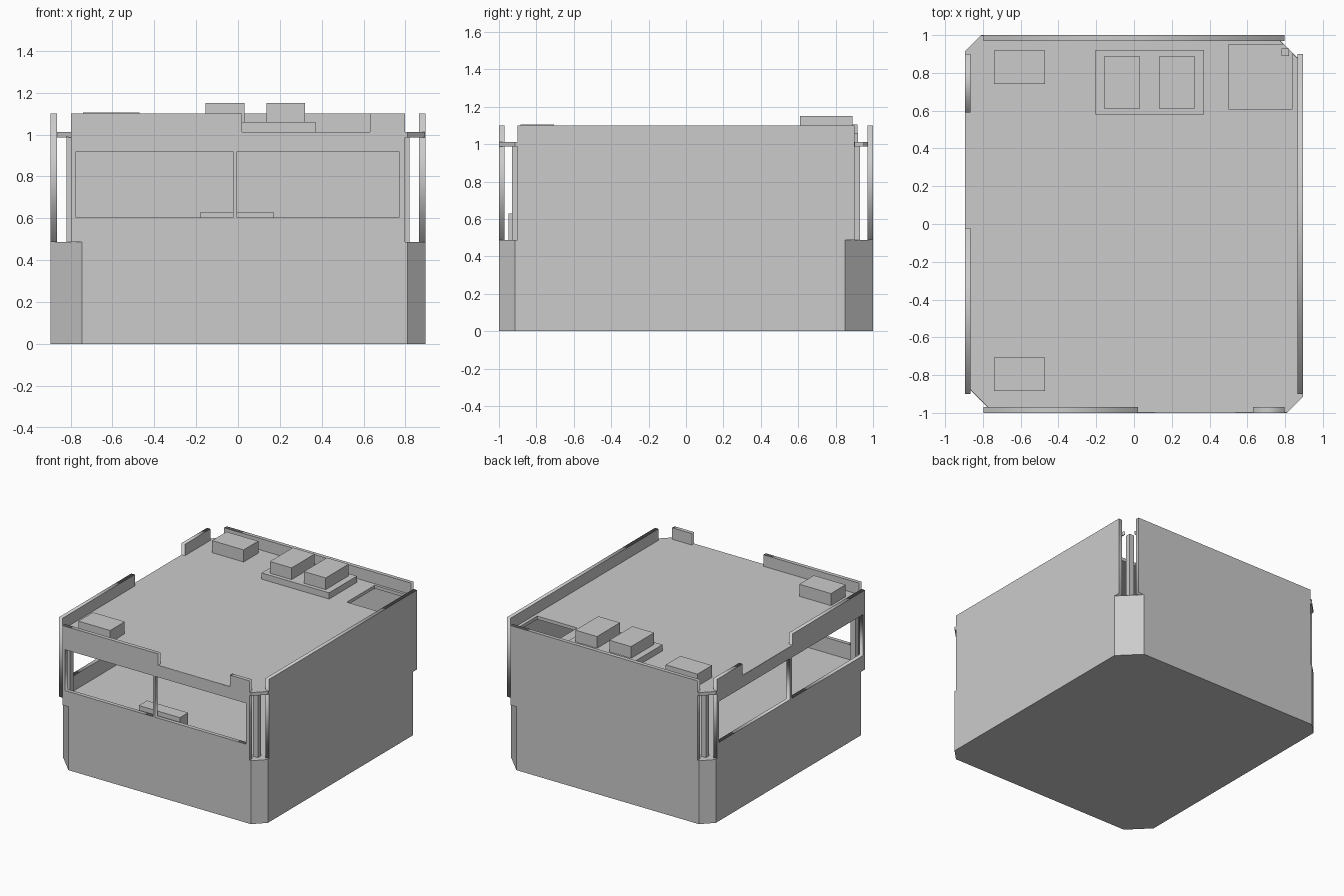
import bpy
import bmesh
from math import radians

if "Cube" in bpy.data.objects:
    bpy.data.objects.remove(bpy.data.objects["Cube"], do_unlink=True)

# Single plain grey
GREY = (0.6, 0.6, 0.6, 1)
mat = bpy.data.materials.new("plain grey")
mat.use_nodes = True
mat.diffuse_color = GREY
for node in mat.node_tree.nodes:
    if node.type == "BSDF_PRINCIPLED":
        node.inputs["Base Color"].default_value = GREY

FLOOR, ROOF, TOP = 0.488, 1.012, 1.1
THICK = 0.03


def prism(name, outline, z0, z1):
    bm = bmesh.new()
    base = bm.faces.new([bm.verts.new((x, y, z0)) for x, y in outline])
    up = bmesh.ops.extrude_face_region(bm, geom=[base])["geom"]
    verts = [v for v in up if isinstance(v, bmesh.types.BMVert)]
    bmesh.ops.translate(bm, verts=verts, vec=(0, 0, z1 - z0))
    bmesh.ops.recalc_face_normals(bm, faces=bm.faces)
    mesh = bpy.data.meshes.new(name)
    bm.to_mesh(mesh)
    bm.free()
    mesh.materials.append(mat)
    obj = bpy.data.objects.new(name, mesh)
    bpy.context.collection.objects.link(obj)
    return obj


def box(name, x0, x1, y0, y1, z0, z1):
    return prism(name, [(x0, y0), (x1, y0), (x1, y1), (x0, y1)], z0, z1)


def footprint(hx, hy, small, large):
    # Rectangle with two small and two large corner cuts
    return [(-hx + large, -hy), (hx - small, -hy), (hx, -hy + small),
            (hx, hy - large), (hx - large, hy), (-hx + small, hy),
            (-hx, hy - small), (-hx, -hy + large)]


def wall(name, half, location, turn, gap=None, windows=()):
    # Upright panel: outline with parapet gap, plus window holes
    outline = [(-half, FLOOR), (half, FLOOR), (half, TOP)]
    if gap:
        a, b = gap
        outline += [(b, TOP), (b, ROOF - 0.002), (a, ROOF - 0.002), (a, TOP)]
    outline.append((-half, TOP))
    loops = [outline]
    for a, b in windows:
        loops.append([(a, 0.605), (b, 0.605), (b, 0.92), (a, 0.92)])
    curve = bpy.data.curves.new(name, "CURVE")
    curve.dimensions = "2D"
    curve.fill_mode = "BOTH"
    curve.extrude = THICK / 2
    for loop in loops:
        spline = curve.splines.new("POLY")
        spline.points.add(len(loop) - 1)
        for point, (u, z) in zip(spline.points, loop):
            point.co = (u, z, 0, 1)
        spline.use_cyclic_u = True
    curve.materials.append(mat)
    obj = bpy.data.objects.new(name, curve)
    obj.location = location
    obj.rotation_euler = (radians(90), 0, radians(turn))
    bpy.context.collection.objects.link(obj)
    bpy.ops.object.select_all(action="DESELECT")
    obj.select_set(True)
    bpy.context.view_layer.objects.active = obj
    bpy.ops.object.convert(target="MESH")


# Lower body with chamfered corners
prism("lower_body", footprint(0.895, 1.0, 0.085, 0.15), 0, FLOOR)

# Upper walls
X, Y = 0.895 - THICK / 2, 1 - THICK / 2
wall("front_wall", 0.797, (0, -Y, 0), 0, (0.02, 0.63),
     [(-0.775, -0.025), (-0.005, 0.77)])
wall("back_wall", 0.797, (0, Y, 0), 0)
wall("left_side_wall", 0.9, (X, 0, 0), 90)
wall("right_side_wall", 0.9, (-X, 0, 0), 90, (-0.02, 0.59),
     [(-0.875, -0.01), (0.01, 0.875)])

# Corner posts
for sx, side in ((-1, "right"), (1, "left")):
    for sy, end in ((-1, "front"), (1, "back")):
        x, y = 0.8 * sx, 0.91 * sy
        box(f"{end}_{side}_post", x - 0.02, x + 0.02, y - 0.02, y + 0.02,
            FLOOR, 0.99)

# Roof slab with open hatch
roof = prism("roof", footprint(0.894, 0.999, 0.085, 0.15), 0.987, ROOF)
cutter = box("hatch_cutter", 0.5, 0.84, 0.61, 0.95, 0.9, TOP)
cutter.hide_render = True
cut = roof.modifiers.new("hatch", "BOOLEAN")
cut.operation = "DIFFERENCE"
cut.solver = "EXACT"
cut.object = cutter
bpy.ops.object.select_all(action="DESELECT")
roof.select_set(True)
bpy.context.view_layer.objects.active = roof
bpy.ops.object.modifier_apply(modifier="hatch")
bpy.data.objects.remove(cutter, do_unlink=True)

# Rooftop units
box("roof_plinth", -0.205, 0.37, 0.58, 0.92, ROOF, 1.06)
for i, x in enumerate((-0.155, 0.135)):
    box(f"plinth_unit_{i + 1}", x, x + 0.185, 0.61, 0.89, 1.06, 1.15)
for name, y in (("front_roof_unit", -0.885), ("back_roof_unit", 0.74)):
    box(name, -0.74, -0.47, y, y + 0.178, ROOF, 1.105)

# Console behind the front windows
box("console", -0.18, 0.17, -0.95, -0.85, FLOOR, 0.63)
